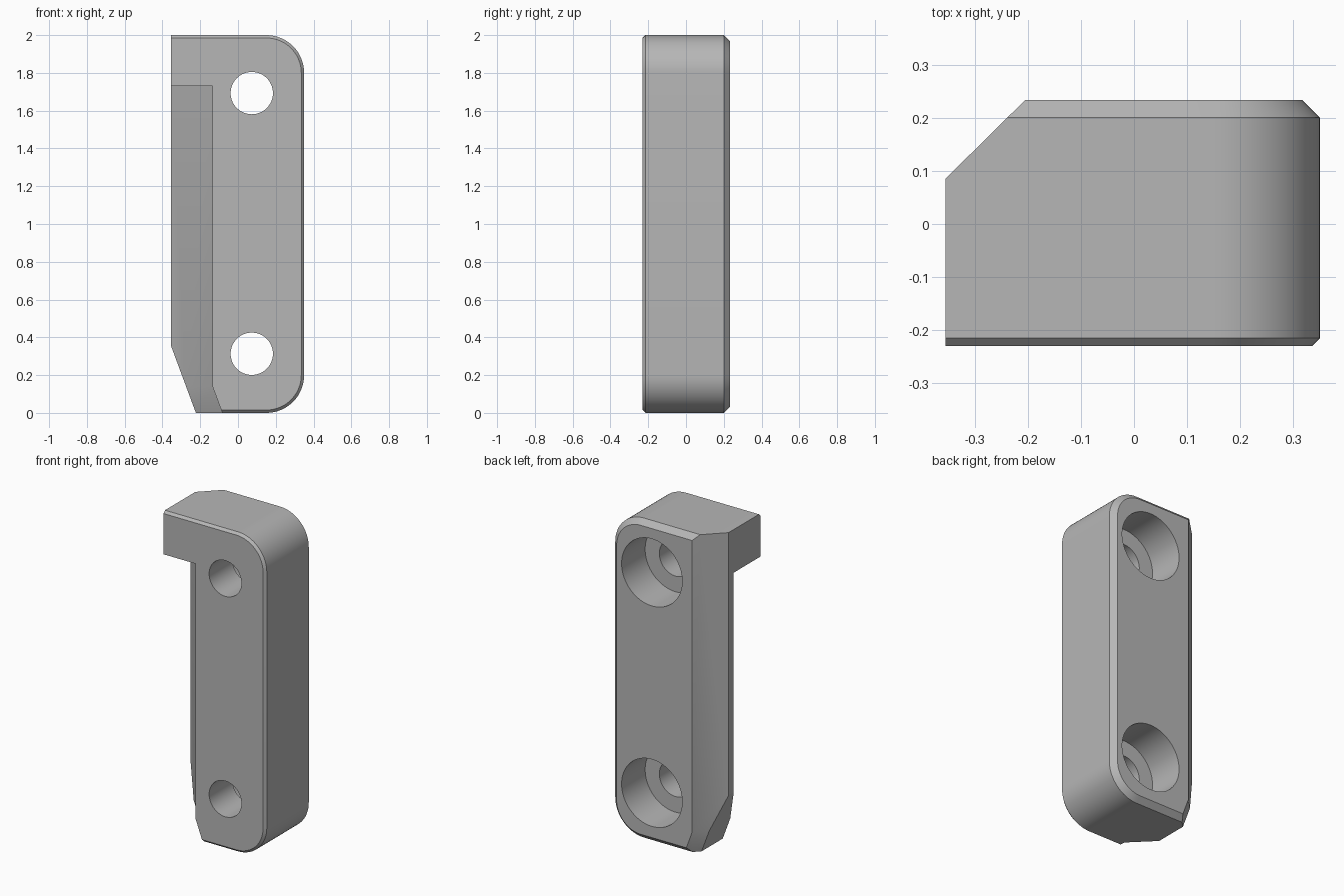
import bpy, bmesh, math

cube = bpy.data.objects.get("Cube")
if cube:
    bpy.data.objects.remove(cube, do_unlink=True)

grey = bpy.data.materials.new("plain grey")
grey.use_nodes = True
colour = (0.47, 0.47, 0.47, 1)
grey.diffuse_color = colour
grey.node_tree.nodes["Principled BSDF"].inputs["Base Color"].default_value = colour


def loft(name, rings):
    """Closed solid through rings with equal point counts."""
    bm = bmesh.new()
    loops = [[bm.verts.new(p) for p in ring] for ring in rings]
    for a, b in zip(loops, loops[1:]):
        for i in range(len(a)):
            j = (i + 1) % len(a)
            bm.faces.new((a[i], a[j], b[j], b[i]))
    bm.faces.new(loops[0])
    bm.faces.new(loops[-1])
    bmesh.ops.recalc_face_normals(bm, faces=bm.faces)
    mesh = bpy.data.meshes.new(name)
    bm.to_mesh(mesh)
    bm.free()
    mesh.materials.append(grey)
    obj = bpy.data.objects.new(name, mesh)
    bpy.context.collection.objects.link(obj)
    return obj


LEFT, RIGHT, RADIUS, SLOPE, KNEE = -0.355, 0.35, 0.2, 0.371, 0.14


def outline(y, inset):
    """Upright plate outline, rounded at the right corners."""
    pts = [(LEFT, y, 2 - inset)]
    r, cx = RADIUS - inset, RIGHT - RADIUS
    for cz, start in ((2 - RADIUS, 90), (RADIUS, 0)):
        for i in range(17):
            a = math.radians(start - 90 * i / 16)
            pts.append((cx + r * math.cos(a), y, cz + r * math.sin(a)))
    return pts + [(LEFT, y, inset)]


def sheared(name, section, top):
    """Upright cutter that leans inward below the knee."""
    levels = [(-0.1, SLOPE * (KNEE + 0.1)), (KNEE, 0), (top, 0)]
    return loft(name, [[(x + dx, y, z) for x, y in section] for z, dx in levels])


def bore(name, z, radius, y0, y1):
    angles = [math.tau * i / 64 for i in range(64)]
    return loft(name, [[(0.073 + radius * math.cos(a), y, z + radius * math.sin(a))
                        for a in angles] for y in (y0, y1)])


# Body with fine front bevel and wider back bevel
body = loft("bracket_body", [outline(-0.23, 0.015), outline(-0.215, 0),
                             outline(0.2, 0), outline(0.233, 0.033)])

# Angled recess below the head, back corner chamfer, and lower slanted end
cutters = [
    sheared("recess_cutter", [(-0.135, -0.4), (-0.135, -0.185), (-0.635, 0.315),
                              (-0.8, 0.315), (-0.8, -0.4)], 1.73),
    sheared("back_chamfer_cutter", [(-0.605, -0.162), (-0.105, 0.332),
                                    (-0.605, 0.332)], 2.1),
    loft("slant_cutter", [[(-0.223 + SLOPE * 0.1, y, -0.1), (-0.223 - SLOPE * 0.6, y, 0.6),
                           (-0.9, y, 0.6), (-0.9, y, -0.1)] for y in (-0.5, 0.5)]),
]

# Counterbored screw holes
for z in (0.313, 1.693):
    cutters.append(bore("screw_hole_cutter", z, 0.112, -0.5, 0.1))
    cutters.append(bore("counterbore_cutter", z, 0.21, 0.0, 0.5))

for cutter in cutters:
    cutter.hide_render = True
    mod = body.modifiers.new(cutter.name, 'BOOLEAN')
    mod.operation = 'DIFFERENCE'
    mod.solver = 'EXACT'
    mod.object = cutter

# Bake the cuts and remove the helpers
bpy.context.view_layer.update()
final = bpy.data.meshes.new_from_object(body.evaluated_get(bpy.context.evaluated_depsgraph_get()))
body.modifiers.clear()
body.data = final
for cutter in cutters:
    bpy.data.objects.remove(cutter, do_unlink=True)

bpy.ops.object.select_all(action='DESELECT')
body.select_set(True)
bpy.context.view_layer.objects.active = body
bpy.ops.object.shade_smooth_by_angle(angle=math.radians(18))
